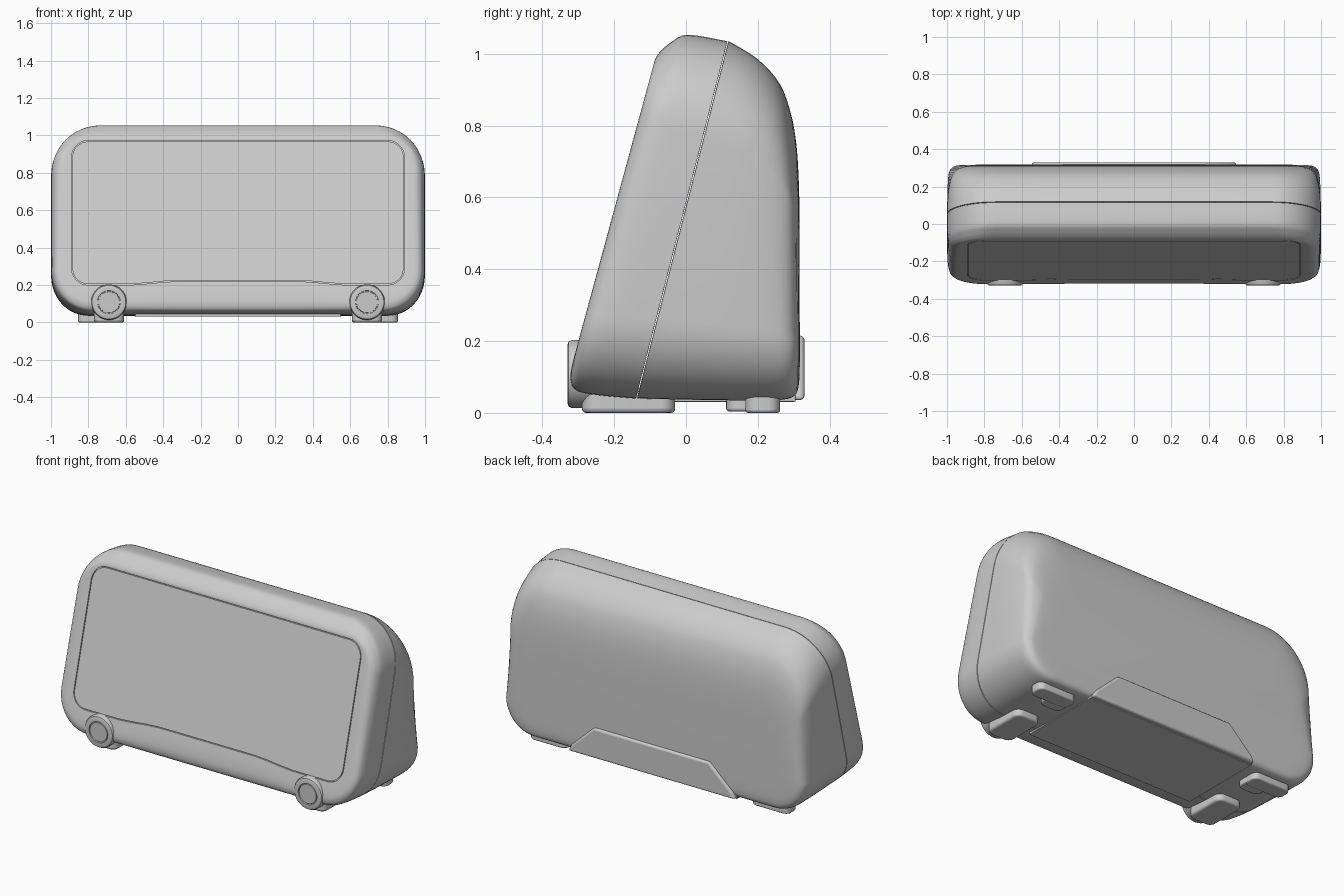
import bpy, bmesh, math
from mathutils import Vector

if "Cube" in bpy.data.objects:
    bpy.data.objects.remove(bpy.data.objects["Cube"])


def make_object(name, bm, angle=35):
    bmesh.ops.recalc_face_normals(bm, faces=bm.faces[:])
    mesh = bpy.data.meshes.new(name)
    bm.to_mesh(mesh)
    bm.free()
    ob = bpy.data.objects.new(name, mesh)
    bpy.context.collection.objects.link(ob)
    bpy.ops.object.select_all(action='DESELECT')
    ob.select_set(True)
    bpy.context.view_layer.objects.active = ob
    bpy.ops.object.shade_smooth_by_angle(angle=math.radians(angle))
    return ob


def ring(s):
    """Rounded rectangle on a tilted plane.
    s = half width bottom, half width top, yb, zb, yt, zt, bottom radius, top radius, chin lift"""
    wb, wt, yb, zb, yt, zt, rb, rt, lift = s
    h = zt - zb
    flat = []
    for i in range(1, 20):                       # bottom edge, left to right
        x = (wb - rb) * (i / 10 - 1)
        t = min(max((0.6 - abs(x)) / 0.3, 0), 1)
        flat.append((x, lift * t * t * (3 - 2 * t)))
    corners = [(1, 0, rb, -90), (1, 1, rt, 0), (-1, 1, rt, 90), (-1, 0, rb, 180)]
    for side, top, r, start in corners:
        w = wt if top else wb
        for k in range(13):
            a = math.radians(start + 90 * k / 12)
            cv = h - r if top else r
            flat.append((side * (w - r) + r * math.cos(a), cv + r * math.sin(a)))
    return [Vector((x, yb + (yt - yb) * v / h, zb + v)) for x, v in flat]


def smooth_sections(keys, steps=4):
    """Catmull-Rom interpolation of the section parameters."""
    out = []
    for i in range(len(keys) - 1):
        p0, p1 = keys[max(i - 1, 0)], keys[i]
        p2, p3 = keys[i + 1], keys[min(i + 2, len(keys) - 1)]
        for k in range(steps):
            t = k / steps
            out.append(tuple(
                0.5 * (2 * b + (c - a) * t + (2 * a - 5 * b + 4 * c - d) * t * t
                       + (3 * b - a - 3 * c + d) * t ** 3)
                for a, b, c, d in zip(p0, p1, p2, p3)))
    return out + [keys[-1]]


def inset(s, d, dy=0.0):
    wb, wt, yb, zb, yt, zt, rb, rt, lift = s
    tilt = (yt - yb) / (zt - zb)
    return (wb - d, wt - d, yb + d * tilt + dy, zb + d, yt - d * tilt + dy, zt - d,
            rb - d, rt - d, lift)


def loft(name, sections):
    bm = bmesh.new()
    rings = [[bm.verts.new(p) for p in ring(s)] for s in sections]
    n = len(rings[0])
    for a, b in zip(rings, rings[1:]):
        for i in range(n):
            j = (i + 1) % n
            bm.faces.new((a[i], a[j], b[j], b[i]))
    bm.faces.new(rings[0])
    bm.faces.new(rings[-1])
    return make_object(name, bm)


def prism(name, pts, axis, lo, hi, bevel, corner=0.0):
    """Extruded outline: axis 'z' takes (x, y) points, axis 'y' takes (x, z) points."""
    bm = bmesh.new()
    put = (lambda p, d: (p[0], p[1], d)) if axis == 'z' else (lambda p, d: (p[0], d, p[1]))
    a = [bm.verts.new(put(p, lo)) for p in pts]
    b = [bm.verts.new(put(p, hi)) for p in pts]
    n = len(pts)
    side = [bm.faces.new((a[i], a[(i + 1) % n], b[(i + 1) % n], b[i])) for i in range(n)]
    bm.faces.new(a)
    bm.faces.new(b)
    bmesh.ops.recalc_face_normals(bm, faces=bm.faces[:])
    if corner:
        edges = [e for e in bm.edges if (e.verts[0] in a) != (e.verts[1] in a)]
        bmesh.ops.bevel(bm, geom=edges, offset=corner, segments=6, profile=0.5, affect='EDGES')
    ob = make_object(name, bm)
    mod = ob.modifiers.new("soft_edges", 'BEVEL')
    mod.width, mod.segments, mod.limit_method = bevel, 3, 'ANGLE'
    mod.angle_limit = math.radians(40)
    return ob


# Front shell: bezel around the screen, back to the tilted seam
edge = (0.89, 0.89, -0.299, 0.2, -0.089, 0.972, 0.09, 0.09, 0.02)
seam = (1.0, 1.0, -0.14, 0.04, 0.115, 1.035, 0.22, 0.26, 0)
front = [
    edge,
    (0.945, 0.94, -0.318, 0.13, -0.085, 0.987, 0.15, 0.15, 0.02),
    (0.972, 0.965, -0.321, 0.09, -0.07, 1.008, 0.19, 0.19, 0.008),
    (0.988, 0.985, -0.305, 0.063, -0.04, 1.033, 0.21, 0.23, 0),
    (0.997, 0.997, -0.25, 0.05, 0.005, 1.053, 0.22, 0.26, 0),
    seam,
]
loft("front_shell", [inset(edge, 0.0, 0.012)] + smooth_sections(front)
     + [inset(seam, 0.006, 0.0005)])

# Rear shell: from the seam around to the soft back
rear_start = inset(seam, 0.0, 0.004)
rear = [
    rear_start,
    (0.999, 0.995, 0.05, 0.036, 0.2, 0.985, 0.21, 0.26, 0),
    (0.996, 0.98, 0.19, 0.035, 0.262, 0.915, 0.2, 0.25, 0),
    (0.989, 0.955, 0.27, 0.037, 0.293, 0.83, 0.19, 0.23, 0),
    (0.968, 0.91, 0.304, 0.05, 0.307, 0.75, 0.18, 0.21, 0),
    (0.93, 0.86, 0.315, 0.085, 0.313, 0.67, 0.16, 0.18, 0),
    (0.85, 0.78, 0.317, 0.15, 0.316, 0.58, 0.12, 0.14, 0),
]
loft("rear_shell", [inset(rear_start, 0.006, -0.001)] + smooth_sections(rear))

# Screen panel set flush in the bezel with a fine gap
panel = inset(edge, 0.005)
loft("screen_panel", [panel, inset(panel, 0.0, 0.02)])

# Battery hatch: raised lip on the back and plate underneath
prism("hatch_back", [(-0.55, 0.036), (0.55, 0.036), (0.53, 0.075), (0.38, 0.215),
                     (-0.38, 0.215), (-0.53, 0.075)], 'y', 0.2, 0.33, 0.012)
prism("hatch_underside", [(-0.55, -0.2), (0.55, -0.2), (0.55, 0.305), (-0.55, 0.305)],
      'z', 0.031, 0.07, 0.003)


def foot_disc(name, cx):
    """Lathed round foot end with a ring groove, facing the front."""
    profile = [(0, -0.329), (0.056, -0.329), (0.057, -0.322), (0.061, -0.322),
               (0.062, -0.33), (0.082, -0.33), (0.09, -0.327), (0.095, -0.318), (0.095, -0.22)]
    n = 48
    bm = bmesh.new()
    rows = []
    for r, y in profile[1:]:
        rows.append([bm.verts.new((cx + r * math.cos(2 * math.pi * i / n), y,
                                   0.108 + r * math.sin(2 * math.pi * i / n)))
                     for i in range(n)])
    for a, b in zip(rows, rows[1:]):
        for i in range(n):
            bm.faces.new((a[i], a[(i + 1) % n], b[(i + 1) % n], b[i]))
    bm.faces.new(rows[0])
    bm.faces.new(rows[-1])
    make_object(name, bm)


# Feet, mirrored left and right
for label, s in (("left", -1), ("right", 1)):
    foot_disc("front_foot_disc_" + label, s * 0.69)
    prism("front_foot_pad_" + label,
          [(s * 0.61, -0.29), (s * 0.77, -0.29), (s * 0.77, -0.03), (s * 0.61, -0.03)],
          'z', 0.0, 0.06, 0.012, 0.04)
    prism("rear_foot_bar_" + label,
          [(s * 0.61, 0.165), (s * 0.855, 0.165), (s * 0.855, 0.262), (s * 0.61, 0.262)],
          'z', 0.0, 0.06, 0.008, 0.035)
    prism("rear_foot_pad_" + label,
          [(s * 0.61, 0.112), (s * 0.75, 0.112), (s * 0.75, 0.22), (s * 0.61, 0.22)],
          'z', 0.004, 0.06, 0.008, 0.035)
